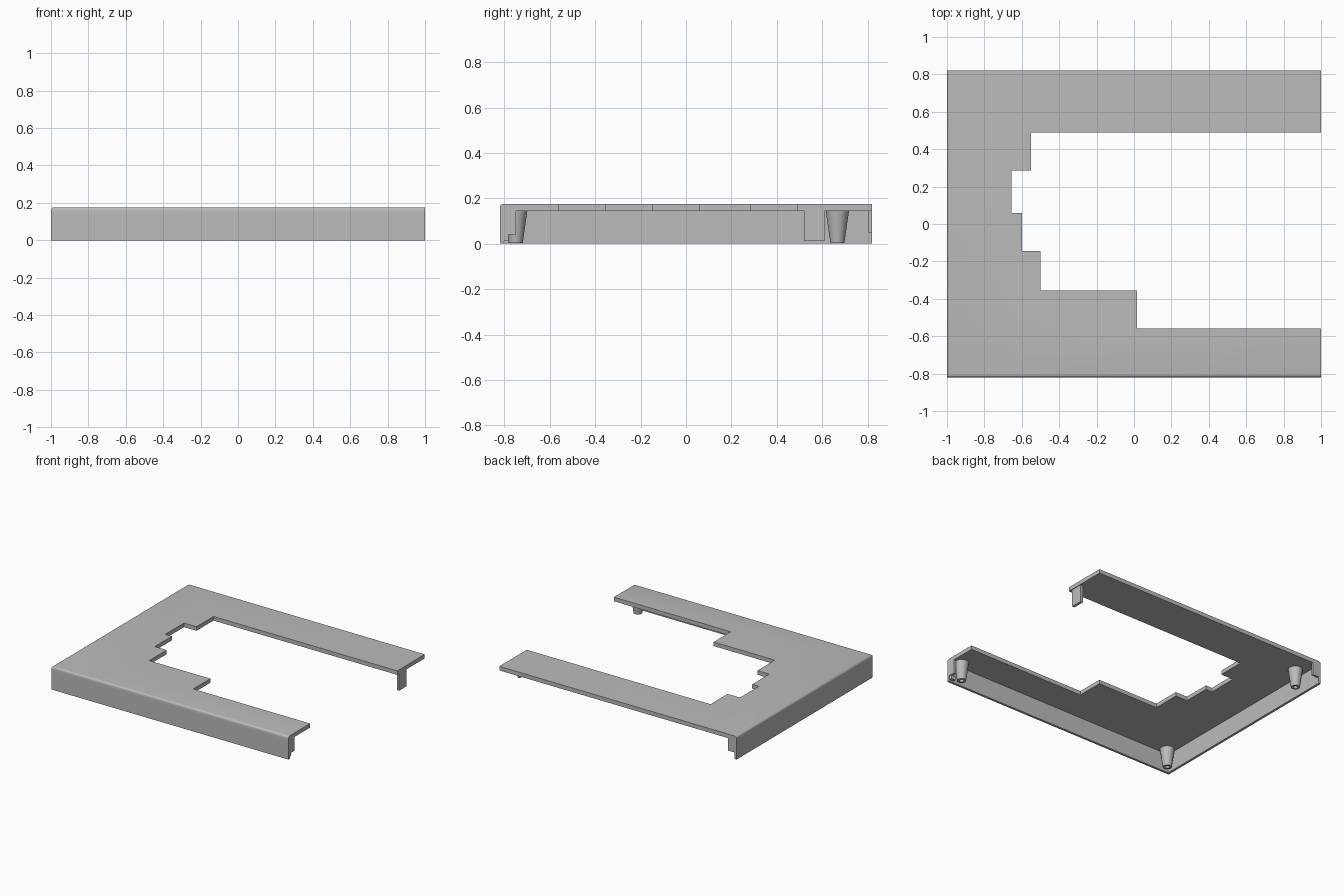
import bpy, bmesh
from math import sin, cos, tau, radians

cube = bpy.data.objects.get("Cube")
if cube:
    bpy.data.objects.remove(cube, do_unlink=True)

# Single grey plastic
GREY = (0.5, 0.5, 0.5, 1)
plastic = bpy.data.materials.new("grey plastic")
plastic.use_nodes = True
plastic.diffuse_color = GREY
plastic.node_tree.nodes["Principled BSDF"].inputs["Base Color"].default_value = GREY

X, Y, UNDER, TOP, WALL = 1.0, 0.82, 0.145, 0.176, 0.018


def finish(name, bm, smooth=False):
    bmesh.ops.recalc_face_normals(bm, faces=bm.faces)
    mesh = bpy.data.meshes.new(name)
    bm.to_mesh(mesh)
    bm.free()
    mesh.materials.append(plastic)
    ob = bpy.data.objects.new(name, mesh)
    bpy.context.collection.objects.link(ob)
    if smooth:
        bpy.ops.object.select_all(action="DESELECT")
        ob.select_set(True)
        bpy.context.view_layer.objects.active = ob
        bpy.ops.object.shade_smooth_by_angle(angle=radians(35))
    return ob


def box(name, x0, x1, y0, y1, z0, z1):
    bm = bmesh.new()
    bmesh.ops.create_cube(bm, size=1)
    for v in bm.verts:
        v.co = (x1 if v.co.x > 0 else x0,
                y1 if v.co.y > 0 else y0,
                z1 if v.co.z > 0 else z0)
    return finish(name, bm)


def post(name, x, y, sides=32):
    # Tapered screw post with a blind hole in its lower end
    profile = [(0.051, UNDER), (0.031, 0.004), (0.016, 0.004), (0.016, 0.06)]
    bm = bmesh.new()
    rings = [[bm.verts.new((x + r * cos(tau * i / sides), y + r * sin(tau * i / sides), z))
              for i in range(sides)] for r, z in profile]
    for a, b in zip(rings, rings[1:]):
        for i in range(sides):
            j = (i + 1) % sides
            bm.faces.new((a[i], a[j], b[j], b[i]))
    bm.faces.new(rings[0])
    bm.faces.new(rings[-1])
    return finish(name, bm, True)


# Top plate with the stepped opening, rounded along the front and closed side
outline = [(X, Y), (-X, Y), (-X, -Y), (X, -Y), (X, -0.56), (0.015, -0.56),
           (0.015, -0.355), (-0.5, -0.355), (-0.5, -0.145), (-0.6, -0.145),
           (-0.6, 0.06), (-0.655, 0.06), (-0.655, 0.285), (-0.55, 0.285),
           (-0.55, 0.49), (X, 0.49)]
bm = bmesh.new()
base = bm.faces.new([bm.verts.new((x, y, UNDER)) for x, y in outline])
bmesh.ops.extrude_face_region(bm, geom=[base], use_keep_orig=True)
for v in bm.verts:
    if v not in base.verts:
        v.co.z = TOP
bmesh.ops.recalc_face_normals(bm, faces=bm.faces)
rim = [e for e in bm.edges if all(v.co.z > UNDER + 0.01 for v in e.verts)
       and (all(v.co.y < -Y + 0.001 for v in e.verts)
            or all(v.co.x < -X + 0.001 for v in e.verts))]
bmesh.ops.bevel(bm, geom=rim, offset=0.016, segments=4, profile=0.5, affect="EDGES")
finish("top_plate", bm, True)

# Skirt walls
box("front_wall", -X, X, -Y, -Y + WALL, 0, UNDER)
box("right_wall", -X, -X + WALL, -Y + WALL, Y, 0, UNDER)

# End flanges and tabs
box("front_end_flange", X - 0.02, X, -Y + WALL, -0.75, 0.04, UNDER)
box("front_end_rib", X - 0.04, X - 0.005, -Y + WALL, -0.782, 0.012, 0.04)
box("back_corner_flange", -X + WALL, -0.93, Y - 0.015, Y, 0.05, UNDER)
box("back_arm_tab", X - 0.025, X - 0.005, 0.52, 0.61, 0.012, UNDER)

# Screw posts
post("front_right_post", -0.93, -0.75)
post("front_left_post", 0.93, -0.75)
post("back_right_post", -0.9, 0.667)
